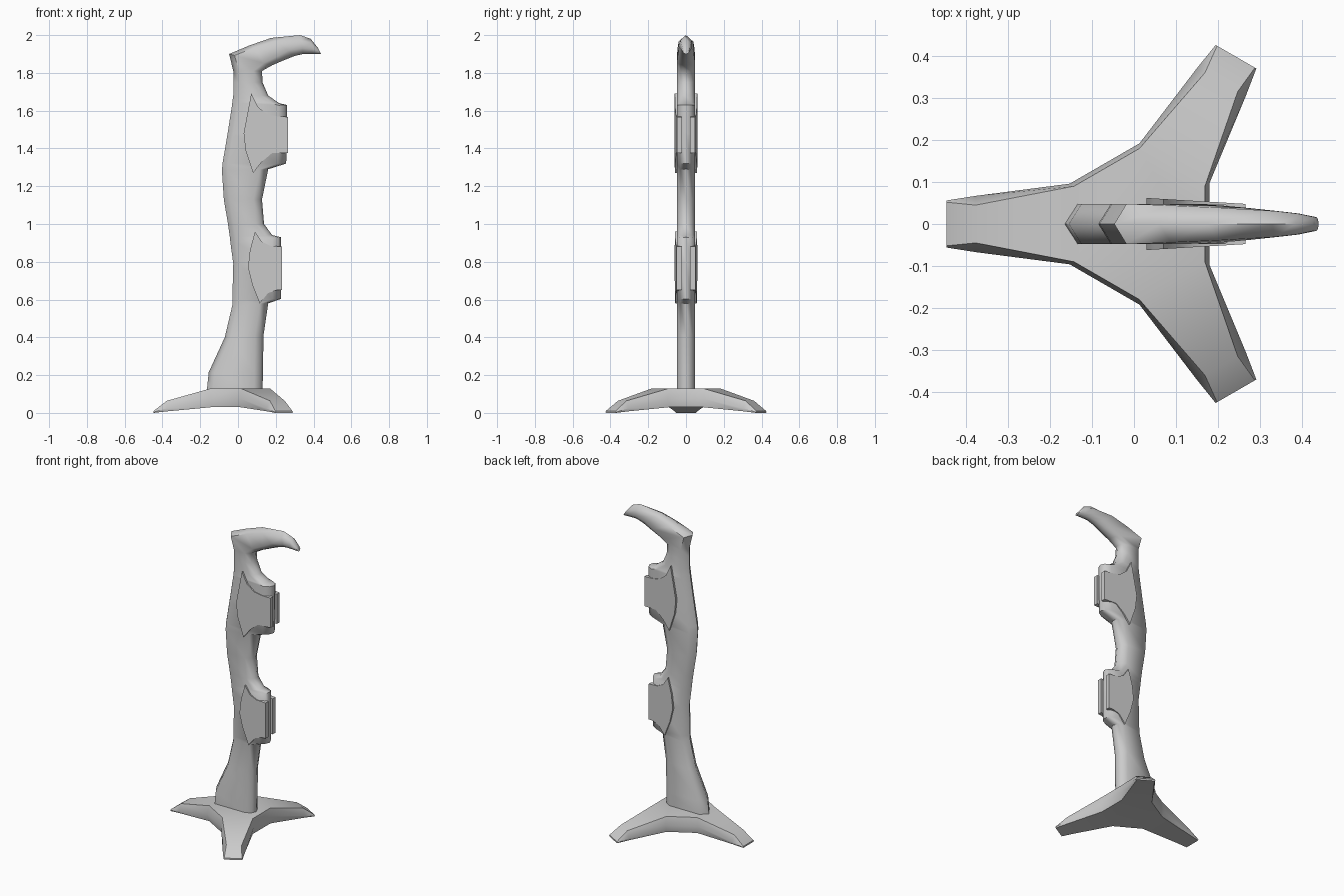
import bpy, bmesh, math
from mathutils import Vector

if "Cube" in bpy.data.objects:
    bpy.data.objects.remove(bpy.data.objects["Cube"])


def finish(name, bm, angle):
    bmesh.ops.recalc_face_normals(bm, faces=bm.faces)
    me = bpy.data.meshes.new(name)
    bm.to_mesh(me)
    bm.free()
    ob = bpy.data.objects.new(name, me)
    bpy.context.collection.objects.link(ob)
    bpy.ops.object.select_all(action='DESELECT')
    ob.select_set(True)
    bpy.context.view_layer.objects.active = ob
    bpy.ops.object.shade_smooth_by_angle(angle=math.radians(angle))
    return ob


def bridge(bm, a, b):
    for i in range(len(a)):
        j = (i + 1) % len(a)
        bm.faces.new((a[i], a[j], b[j], b[i]))


# Three-legged foot: hexagonal hub with a tapered leg on every other side
CX = 0.013
bm = bmesh.new()


def hexagon(r, z):
    return [bm.verts.new((CX + r * math.cos(math.radians(30 + 60 * i)),
                          r * math.sin(math.radians(30 + 60 * i)), z)) for i in range(6)]


bottom, middle, top = hexagon(0.18, 0.03), hexagon(0.192, 0.075), hexagon(0.18, 0.13)
bm.faces.new(top)
bm.faces.new(bottom[::-1])
for i in range(6):
    j = (i + 1) % 6
    if i % 2:
        for lo, hi in ((bottom, middle), (middle, top)):
            bm.faces.new((lo[i], lo[j], hi[j], hi[i]))
        continue
    ang = math.radians(60 + 60 * i)
    out = Vector((math.cos(ang), math.sin(ang), 0))
    side = Vector((-out.y, out.x, 0))
    ring = [bottom[i], bottom[j], middle[j], top[j], top[i], middle[i]]
    # distance, bottom / middle / top half widths, bottom / middle / top heights
    for r, wb, wm, wt, zb, zm, zt in ((0.39, 0.06, 0.067, 0.045, 0.008, 0.024, 0.064),
                                      (0.46, 0.052, 0.056, 0.052, 0, 0.004, 0.01)):
        new = [bm.verts.new(Vector((CX, 0, z)) + out * r + side * w)
               for w, z in ((-wb, zb), (wb, zb), (wm, zm), (wt, zt), (-wt, zt), (-wm, zm))]
        bridge(bm, ring, new)
        ring = new
    bm.faces.new(ring)
finish("foot_base", bm, 50)

# Upright post with two bracket bulges and a hooked top:
# back x, back z, front x, front z, half thickness
W = 0.048
stations = [
    (-.165, .12, .13, .12, W), (-.155, .215, .132, .215, W),
    (-.07, .4, .135, .41, W), (-.03, .57, .16, .58, W),
    (-.03, .6, .227, .603, W), (-.025, .79, .227, .79, W),
    (-.04, .9, .227, .93, W), (-.043, .93, .18, .942, W),
    (-.053, 1.0, .138, 1.0, W), (-.075, 1.13, .127, 1.13, W),
    (-.085, 1.28, .16, 1.29, W), (-.082, 1.32, .255, 1.32, W),
    (-.055, 1.48, .26, 1.48, W), (-.033, 1.62, .26, 1.63, W),
    (-.03, 1.645, .217, 1.64, W), (-.025, 1.68, .16, 1.68, W),
    (-.025, 1.75, .13, 1.75, W), (-.025, 1.81, .127, 1.81, W),
    (-.047, 1.9, .18, 1.84, W), (.06, 1.945, .25, 1.87, .044),
    (.175, 1.985, .3, 1.89, .039), (.33, 2.0, .345, 1.9, .031),
    (.385, 1.98, .395, 1.9, .025), (.425, 1.93, .44, 1.9, .016)]
bm = bmesh.new()
ring = None
for bx, bz, fx, fz, w in stations:
    b, f = Vector((bx, 0, bz)), Vector((fx, 0, fz))
    length = (f - b).length
    d = (f - b) / length
    near, far, tip = min(.03, .28 * length), min(.045, .3 * length), min(.012, .1 * length)
    half = [(near, w), (length - far, w), (length - tip, .6 * w)]
    pts = [(0, 0)] + half + [(length, 0)] + [(t, -y) for t, y in reversed(half)]
    new = [bm.verts.new(b + d * t + Vector((0, y, 0))) for t, y in pts]
    if ring:
        bridge(bm, ring, new)
    else:
        bm.faces.new(new)
    ring = new
bm.faces.new(ring)
finish("post_and_hook", bm, 60)

# Flared grip pads on both sides of each bracket
pads = {
    "lower_pad": [(.09, .96), (.127, .905), (.17, .885), (.233, .88), (.233, .65),
                  (.205, .65), (.16, .635), (.115, .58), (.075, .68), (.053, .77), (.063, .86)],
    "upper_pad": [(.07, 1.69), (.105, 1.62), (.155, 1.58), (.21, 1.57), (.265, 1.567),
                  (.265, 1.375), (.18, 1.375), (.127, 1.33), (.08, 1.27), (.04, 1.39),
                  (.03, 1.48), (.047, 1.57)]}
for name, outline in pads.items():
    for label, s in (("front", -1), ("back", 1)):
        bm = bmesh.new()
        outer = [bm.verts.new((x, s * (.062 - .06 * (x - .03)), z)) for x, z in outline]
        inner = [bm.verts.new((x, s * (.034 - .06 * (x - .03)), z)) for x, z in outline]
        bm.faces.new(outer)
        bm.faces.new(inner[::-1])
        bridge(bm, outer, inner)
        finish(name + "_" + label, bm, 30)
